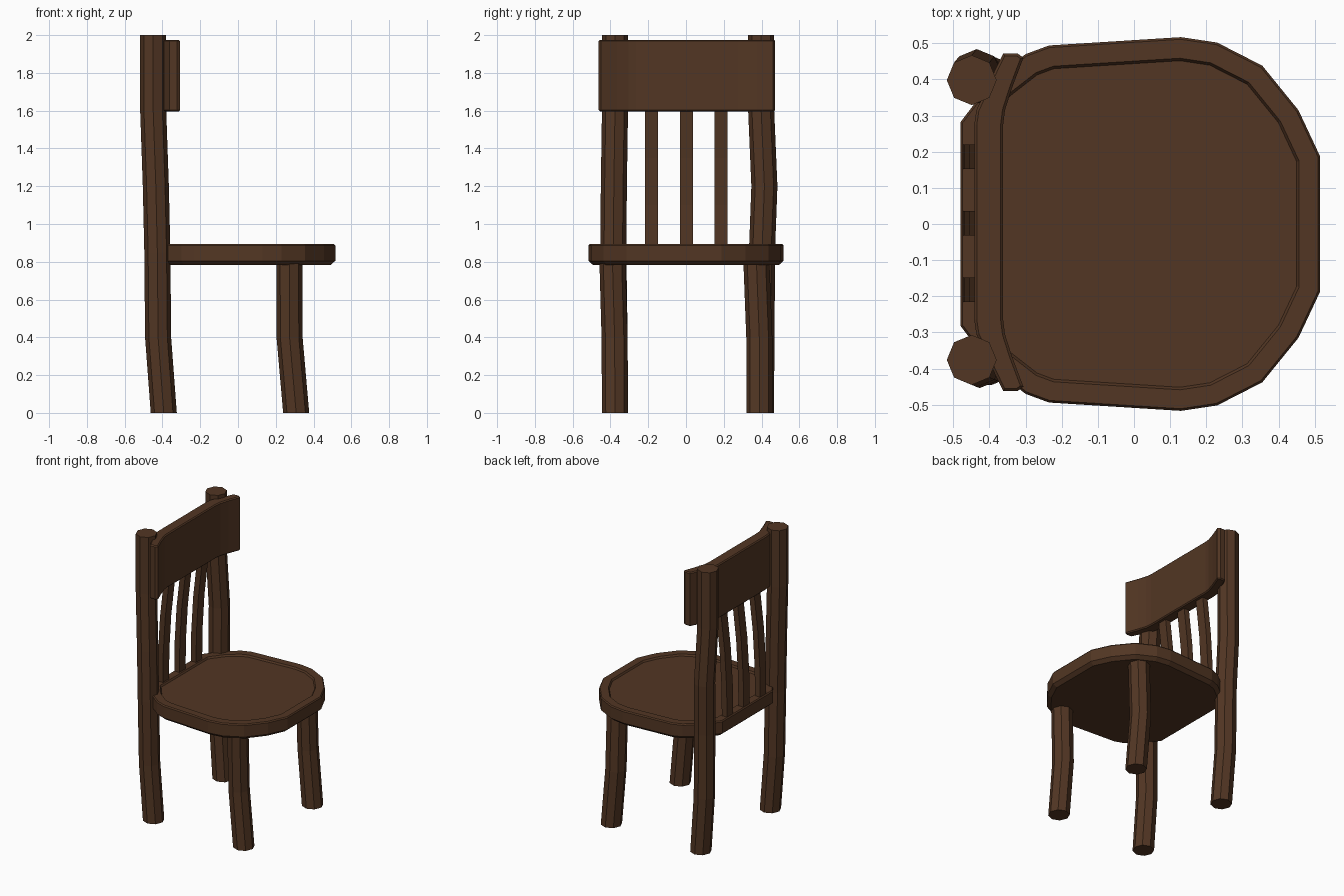
import bpy, bmesh, math

if "Cube" in bpy.data.objects:
    bpy.data.objects.remove(bpy.data.objects["Cube"])

wood = bpy.data.materials.new("dark brown wood")
wood.diffuse_color = (0.085, 0.037, 0.017, 1)
wood.use_nodes = True
wood.node_tree.nodes["Principled BSDF"].inputs["Base Color"].default_value = wood.diffuse_color


def make_object(name, bm):
    bmesh.ops.recalc_face_normals(bm, faces=bm.faces)
    mesh = bpy.data.meshes.new(name)
    bm.to_mesh(mesh)
    bm.free()
    mesh.materials.append(wood)
    ob = bpy.data.objects.new(name, mesh)
    bpy.context.collection.objects.link(ob)
    return ob


def loft(name, path, section):
    """Sweep a horizontal cross-section up a path of (x, y, z) centres."""
    bm = bmesh.new()
    rings = [[bm.verts.new((x + u, y + v, z)) for u, v in section] for x, y, z in path]
    n = len(section)
    for a, b in zip(rings, rings[1:]):
        for i in range(n):
            j = (i + 1) % n
            bm.faces.new((a[i], a[j], b[j], b[i]))
    bm.faces.new(rings[0][::-1])
    bm.faces.new(rings[-1])
    return make_object(name, bm)


def slab(outline, z0, z1):
    """Extrude an outline; return the bmesh with its bottom and top faces."""
    bm = bmesh.new()
    bottom = bm.faces.new([bm.verts.new((x, y, z0)) for x, y in outline])
    ext = bmesh.ops.extrude_face_region(bm, geom=[bottom], use_keep_orig=True)
    for v in ext["geom"]:
        if isinstance(v, bmesh.types.BMVert):
            v.co.z = z1
    bmesh.ops.recalc_face_normals(bm, faces=bm.faces)
    top = max(bm.faces, key=lambda f: f.calc_center_median().z)
    return bm, bottom, top


def inset(bm, face, thickness, dz):
    """Inset a cap face and move it vertically."""
    bm.normal_update()
    bmesh.ops.inset_region(bm, faces=[face], thickness=thickness, use_even_offset=True)
    for v in face.verts:
        v.co.z += dz


octagon = [(0.069 * math.cos(i * math.pi / 4), 0.069 * math.sin(i * math.pi / 4)) for i in range(8)]

# Back posts, running from floor to top
post_x = [-0.393, -0.423, -0.427, -0.435, -0.449, -0.449]
post_z = [0, 0.4, 0.85, 1.2, 1.6, 2.0]
for side, ys in (("left", [-0.376, -0.378, -0.385, -0.382, -0.376, -0.376]),
                 ("right", [0.396, 0.40, 0.402, 0.415, 0.398, 0.398])):
    loft("back_post_" + side, list(zip(post_x, ys, post_z)), octagon)

# Front legs
for side, ys in (("left", [-0.376, -0.378, -0.390]), ("right", [0.388, 0.388, 0.372])):
    loft("front_leg_" + side, list(zip([0.308, 0.273, 0.272], ys, [0, 0.4, 0.82])), octagon)

# Seat with chamfered underside and shallow recessed top
half = [(0.515, 0.187), (0.455, 0.315), (0.355, 0.438), (0.23, 0.502), (0.13, 0.517),
        (-0.235, 0.494), (-0.30, 0.47), (-0.39, 0.40), (-0.48, 0.282)]
outline = half + [(x, -y) for x, y in reversed(half)]
bm, bottom, top = slab(outline, 0.805, 0.885)
inset(bm, bottom, 0.025, -0.022)
inset(bm, top, 0.006, 0.008)
inset(bm, top, 0.052, 0)
inset(bm, top, 0.007, -0.012)
make_object("seat", bm)

# Curved top rail with softened edges
front = [(-0.362, 0.27), (-0.357, 0.31), (-0.338, 0.37), (-0.306, 0.455)]
back = [(-0.322, 0.467), (-0.362, 0.467), (-0.385, 0.42), (-0.42, 0.345), (-0.436, 0.31), (-0.442, 0.27)]
half = front + back
rail = half + [(x, -y) for x, y in reversed(half)]
bm, bottom, top = slab([(x, y + 0.005) for x, y in rail], 1.603, 1.968)
inset(bm, bottom, 0.007, -0.007)
inset(bm, top, 0.007, 0.007)
make_object("top_rail", bm)

# Back slats
rect = [(-0.02, -0.034), (0.02, -0.034), (0.02, 0.034), (-0.02, 0.034)]
slat_path = [(-0.453, 0.86), (-0.450, 1.1), (-0.435, 1.35), (-0.403, 1.63)]
for i, y in enumerate((-0.182, 0.002, 0.186)):
    loft(f"back_slat_{i + 1}", [(x, y, z) for x, z in slat_path], rect)
